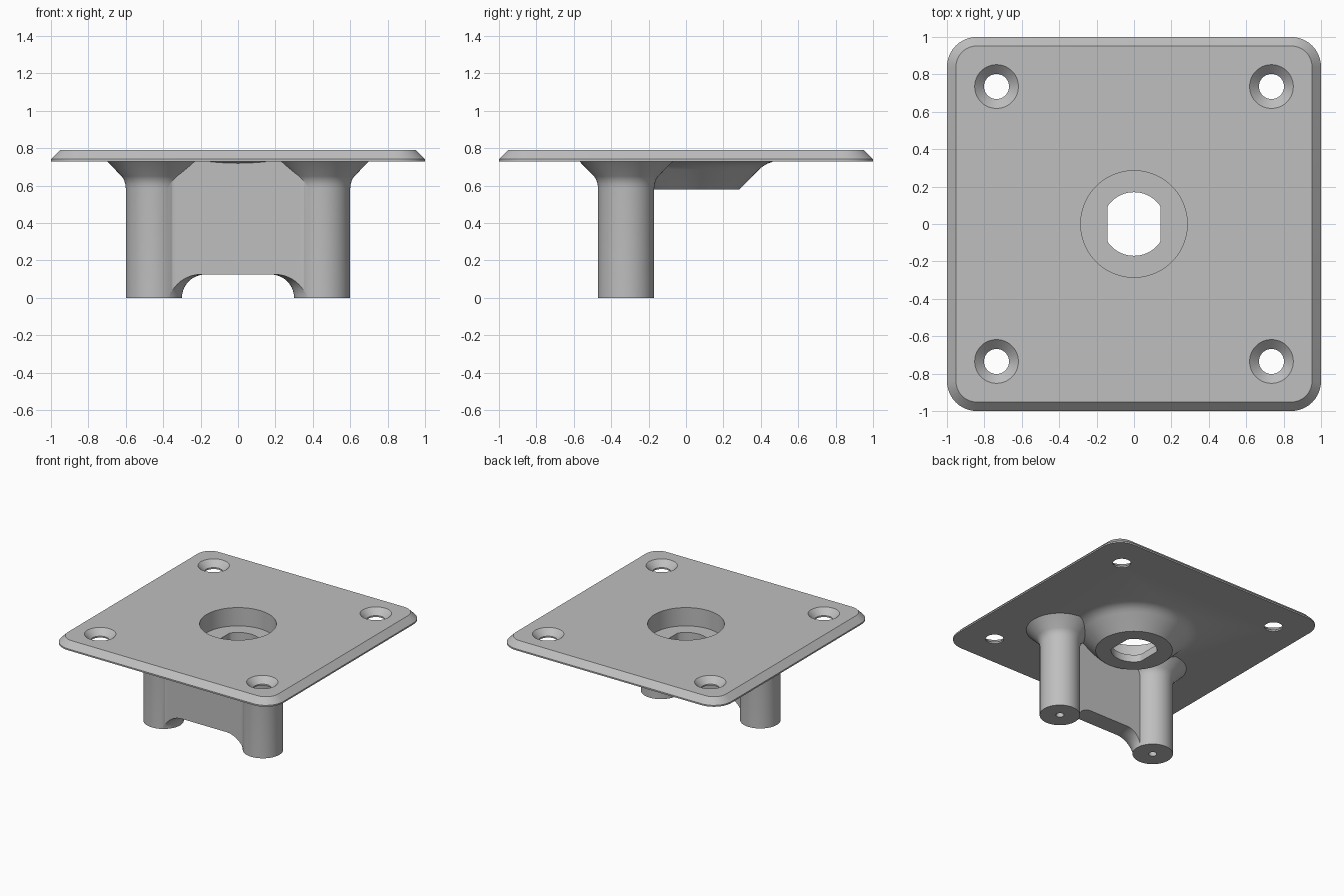
import bpy
import bmesh
from math import sin, cos, pi, sqrt, atan2

cube = bpy.data.objects.get("Cube")
if cube:
    bpy.data.objects.remove(cube, do_unlink=True)

grey = bpy.data.materials.new("light grey")
grey.use_nodes = True
colour = (0.52, 0.52, 0.52, 1)
grey.diffuse_color = colour
grey.node_tree.nodes["Principled BSDF"].inputs["Base Color"].default_value = colour


def loft(name, loops):
    """Solid skinned through equal-length loops of 3D points, capped at both ends."""
    bm = bmesh.new()
    rings = [[bm.verts.new(p) for p in loop] for loop in loops]
    n = len(rings[0])
    for a, b in zip(rings, rings[1:]):
        for i in range(n):
            j = (i + 1) % n
            bm.faces.new((a[i], a[j], b[j], b[i]))
    bm.faces.new(rings[0])
    bm.faces.new(rings[-1])
    bmesh.ops.recalc_face_normals(bm, faces=bm.faces)
    mesh = bpy.data.meshes.new(name)
    bm.to_mesh(mesh)
    bm.free()
    mesh.materials.append(grey)
    obj = bpy.data.objects.new(name, mesh)
    bpy.context.collection.objects.link(obj)
    return obj


def lathe(name, x, y, profile, sides=64):
    """Solid of revolution about a vertical axis from (radius, height) pairs."""
    return loft(name, [[(x + r * cos(2 * pi * i / sides), y + r * sin(2 * pi * i / sides), z)
                        for i in range(sides)] for r, z in profile])


def prism(name, outline, z0, z1):
    return loft(name, [[(x, y, z) for x, y in outline] for z in (z0, z1)])


def rounded_square(half, radius, z, steps=10):
    pts = []
    for q, (sx, sy) in enumerate(((1, 1), (-1, 1), (-1, -1), (1, -1))):
        for i in range(steps + 1):
            a = (q + i / steps) * pi / 2
            pts.append((sx * (half - radius) + radius * cos(a),
                        sy * (half - radius) + radius * sin(a), z))
    return pts


def combine(target, tool, operation):
    mod = target.modifiers.new("combine", 'BOOLEAN')
    mod.operation = operation
    mod.solver = 'EXACT'
    mod.object = tool
    bpy.context.view_layer.objects.active = target
    bpy.ops.object.modifier_apply(modifier=mod.name)
    bpy.data.objects.remove(tool, do_unlink=True)


# Main dimensions
under, top = 0.73, 0.79
inside = 0.75
post_x, post_y, post_r = 0.45, -0.32, 0.15
arch = 0.125
front_off = 0.12
web_back = -0.29

# Chamfered mounting plate
plate = loft("mounting_plate", [rounded_square(1, 0.16, under),
                                rounded_square(1, 0.16, 0.742),
                                rounded_square(0.952, 0.112, top)])

# Web between the posts, filleted into them at the front
fillet = 0.1
fx = post_x - sqrt((post_r + fillet) ** 2 - (front_off + fillet) ** 2)
fy = post_y - front_off - fillet
start = atan2(post_y - fy, post_x - fx)
side = [(fx + fillet * cos(start + (pi / 2 - start) * i / 8),
         fy + fillet * sin(start + (pi / 2 - start) * i / 8)) for i in range(9)]
side = [(post_x, web_back), (post_x, post_y - front_off)] + side
outline = side + [(-x, y) for x, y in reversed(side)]
web = prism("web", outline, 0.001, inside)

# Arch under the web, coved around each post
opening = prism("arch_cutter", [(-post_x, -0.7), (post_x, -0.7),
                                (post_x, 0), (-post_x, 0)], -0.1, arch)
for s in (-1, 1):
    cove = [(post_r, -0.2)]
    cove += [(post_r + arch - arch * cos(i * pi / 20), arch * sin(i * pi / 20))
             for i in range(11)]
    cove += [(post_r + arch, 0.3)]
    combine(opening, lathe("cove", s * post_x, post_y, cove), 'DIFFERENCE')
combine(web, opening, 'DIFFERENCE')
combine(plate, web, 'UNION')

# Flared posts
flare = [(post_r, 0), (post_r, 0.585), (0.153, 0.61), (0.16, 0.632),
         (0.172, 0.65), (0.25, under), (0.25, inside)]
for s in (-1, 1):
    combine(plate, lathe("post", s * post_x, post_y, flare), 'UNION')

# Conical boss under the centre
boss = [(0.285, 0.58), (0.39, 0.685), (0.41, 0.703), (0.435, 0.718),
        (0.47, under), (0.47, inside)]
combine(plate, lathe("centre_boss", 0, 0, boss, 96), 'UNION')

# Round recess and double-flat hole
combine(plate, lathe("recess", 0, 0, [(0.285, 0.64), (0.285, 1)], 96), 'DIFFERENCE')
flats = [(max(-0.142, min(0.142, 0.17 * cos(i * pi / 40))), 0.17 * sin(i * pi / 40))
         for i in range(80)]
combine(plate, prism("flatted_hole", flats, 0.4, 0.9), 'DIFFERENCE')

# Countersunk corner holes
sink = [(0.067, 0.6), (0.067, 0.742), (0.117, top), (0.117, 0.9)]
for x in (-0.735, 0.735):
    for y in (-0.735, 0.735):
        combine(plate, lathe("screw_hole", x, y, sink, 48), 'DIFFERENCE')

# Pilot holes in the post ends
for s in (-1, 1):
    combine(plate, lathe("pilot_hole", s * post_x, post_y,
                         [(0.03, -0.1), (0.03, 0.4)], 24), 'DIFFERENCE')

# Smooth curved faces, keep edges sharp
bpy.ops.object.select_all(action='DESELECT')
plate.select_set(True)
bpy.context.view_layer.objects.active = plate
bpy.ops.object.shade_smooth_by_angle(angle=0.5)
